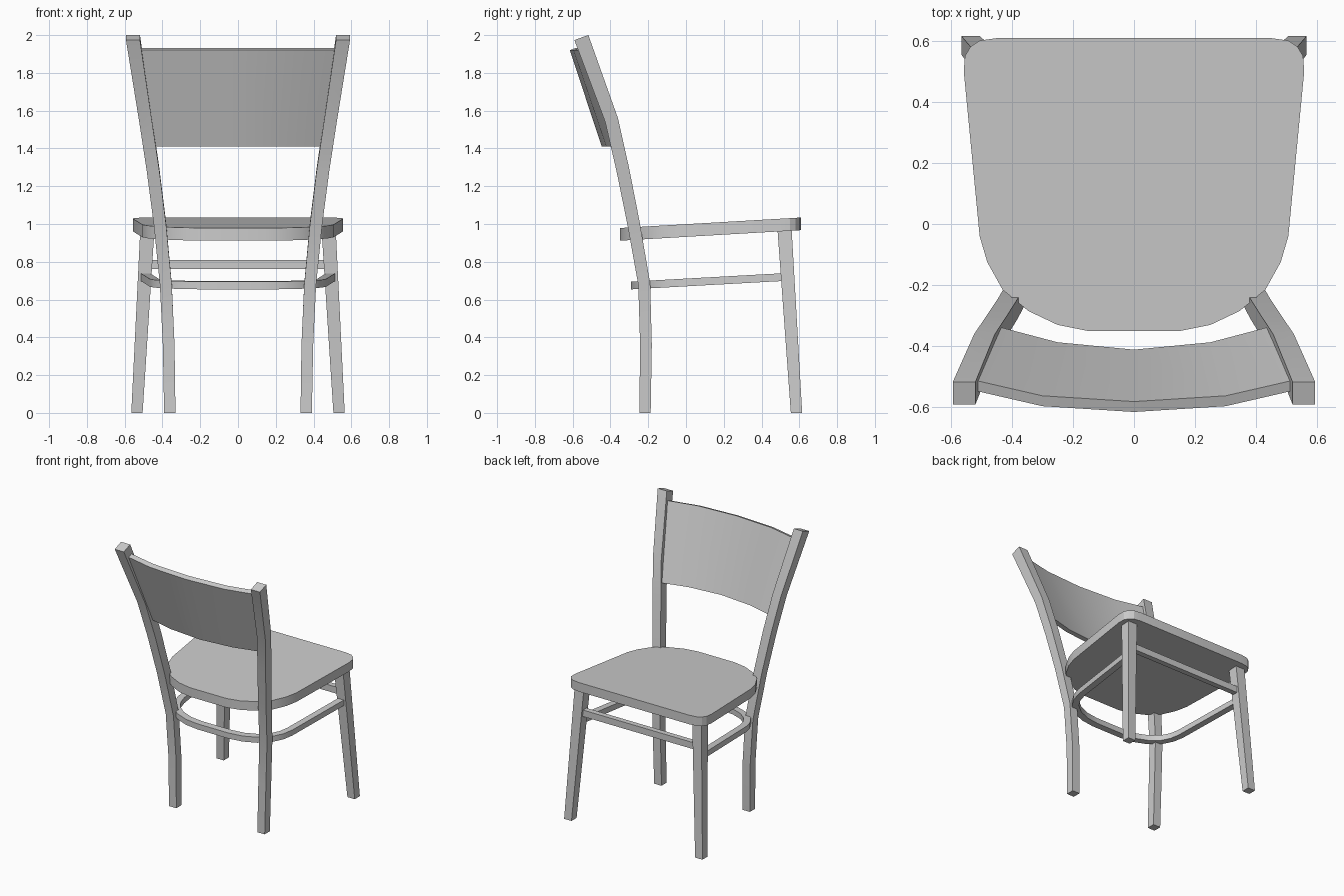
import bpy, bmesh, math
from mathutils import Vector

if "Cube" in bpy.data.objects:
    bpy.data.objects.remove(bpy.data.objects["Cube"])


def loft(name, rings, closed=False):
    """Skin a list of equal-length rings; cap the ends unless closed."""
    bm = bmesh.new()
    vs = [[bm.verts.new(p) for p in r] for r in rings]
    n, m = len(rings[0]), len(rings)
    for i in range(m if closed else m - 1):
        a, b = vs[i], vs[(i + 1) % m]
        for k in range(n):
            bm.faces.new((a[k], a[(k + 1) % n], b[(k + 1) % n], b[k]))
    if not closed:
        bm.faces.new(vs[0])
        bm.faces.new(vs[-1])
    bmesh.ops.recalc_face_normals(bm, faces=bm.faces)
    me = bpy.data.meshes.new(name)
    bm.to_mesh(me)
    bm.free()
    ob = bpy.data.objects.new(name, me)
    bpy.context.collection.objects.link(ob)
    bpy.context.view_layer.objects.active = ob
    ob.select_set(True)
    bpy.ops.object.shade_smooth_by_angle(angle=math.radians(25))
    ob.select_set(False)
    return ob


def square(x, y, z, w, tilt=0):
    h = w / 2
    return [(x + sx * h, y + sy * h, z + tilt * sy * h)
            for sx, sy in ((-1, -1), (1, -1), (1, 1), (-1, 1))]


def mirrored(half):
    return half + [(-x, y) for x, y in reversed(half)]


SLOPE = 0.058

# Seat: rounded outline, tilted up toward +y
outline = mirrored([(0.15, -0.35), (0.25, -0.33), (0.345, -0.285), (0.43, -0.215),
                    (0.48, -0.125), (0.505, -0.04), (0.557, 0.50), (0.553, 0.55),
                    (0.535, 0.58), (0.505, 0.60), (0.45, 0.608)])
loft("seat", [[(x, y, z + SLOPE * y) for x, y in outline] for z in (0.932, 0.999)])

# Posts and legs, both sides
post = [(0.361, -0.217, 0, 0.06, 0), (0.367, -0.212, 0.36, 0.062, 0),
        (0.382, -0.221, 0.68, 0.063, 0.1), (0.413, -0.277, 1.0, 0.065, 0.19),
        (0.45, -0.335, 1.29, 0.067, 0.22), (0.489, -0.394, 1.55, 0.068, 0.28),
        (0.556, -0.554, 1.987, 0.074, 0.36)]
for s, side in ((-1, "left"), (1, "right")):
    loft("back_post_" + side, [square(s * x, y, z, w, t) for x, y, z, w, t in post])
    loft("front_leg_" + side, [square(s * 0.535, 0.585, 0, 0.06),
                               square(s * 0.48, 0.522, 0.968, 0.075)])

# Curved backrest panel between the posts
rings = []
for xt, yt, xb, yb in ((0.535, -0.508, 0.455, -0.333), (0.30, -0.562, 0.25, -0.387),
                       (0, -0.581, 0, -0.411)):
    rings.append([(xb, yb, 1.412), (xb, yb - 0.035, 1.41),
                  (xt, yt - 0.034, 1.92), (xt, yt, 1.933)])
rings += [[(-x, y, z) for x, y, z in r] for r in reversed(rings[:2])]
loft("backrest", rings)

# U-shaped stretcher: rectangular section swept along the path
path = [Vector(p) for p in mirrored(
    [(0.125, -0.268), (0.225, -0.255), (0.315, -0.22), (0.385, -0.165),
     (0.425, -0.10), (0.443, -0.03), (0.49, 0.51)])]
path = path[:7][::-1] + path[7:][::-1]
rings = []
for i, p in enumerate(path):
    t = (path[min(i + 1, len(path) - 1)] - path[max(i - 1, 0)]).normalized()
    nrm = Vector((-t.y, t.x)) * 0.024
    a, b = p + nrm, p - nrm
    rings.append([(q.x, q.y, z + SLOPE * 0.95 * q.y)
                  for q, z in ((a, 0.67), (b, 0.67), (b, 0.711), (a, 0.711))])
loft("u_stretcher", rings)

# Straight stretcher between the front legs
loft("front_stretcher", [[(x, 0.515, 0.762), (x, 0.555, 0.762),
                          (x, 0.555, 0.81), (x, 0.515, 0.81)] for x in (-0.485, 0.485)])
